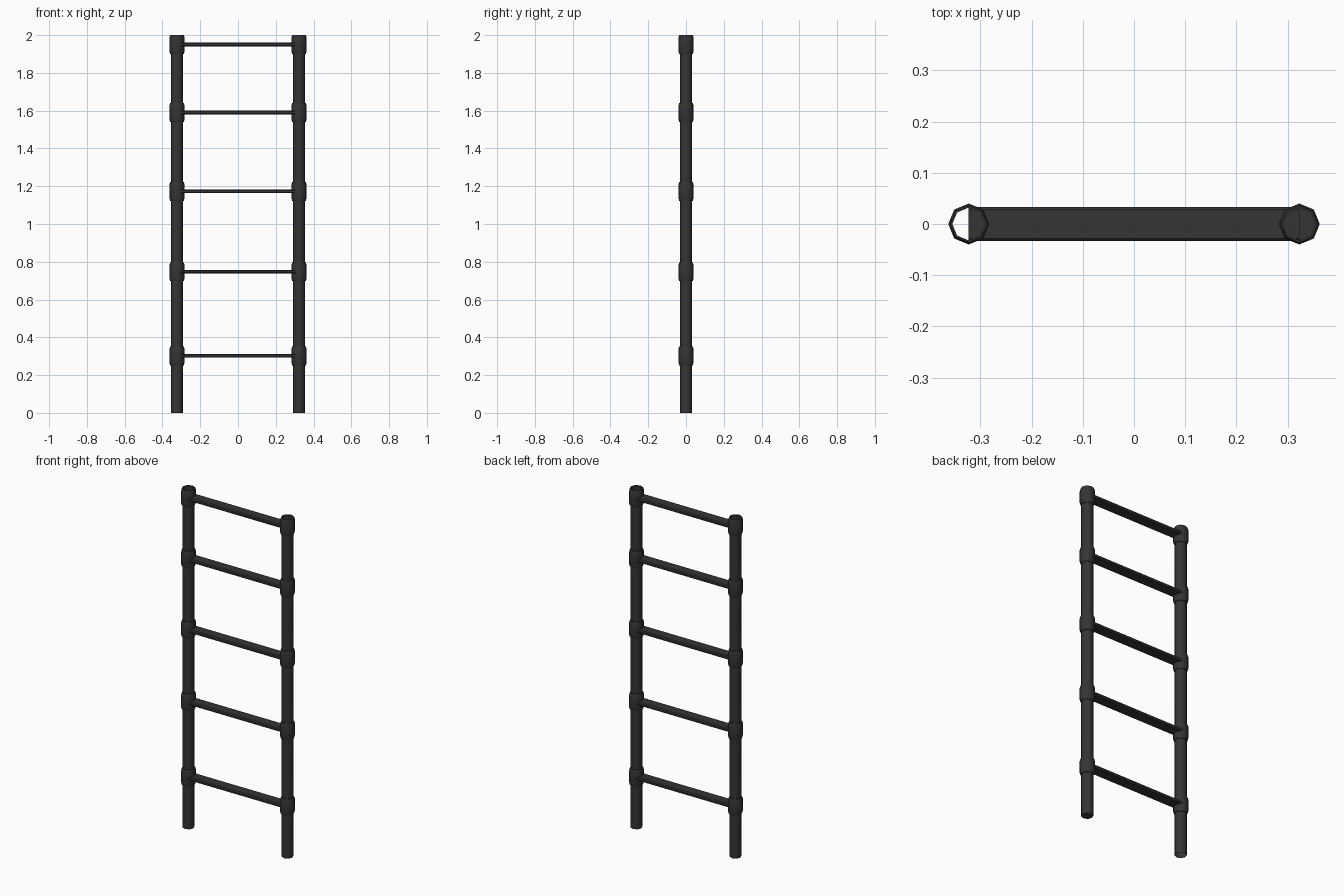
import bpy, bmesh, math

if "Cube" in bpy.data.objects:
    bpy.data.objects.remove(bpy.data.objects["Cube"])

POST_X = 0.323
RUNG_Z = [0.302, 0.747, 1.173, 1.59, 1.95]
SIDES = 8


def finish(name, bm, smooth_angle):
    bmesh.ops.recalc_face_normals(bm, faces=bm.faces)
    mesh = bpy.data.meshes.new(name)
    bm.to_mesh(mesh)
    bm.free()
    obj = bpy.data.objects.new(name, mesh)
    bpy.context.collection.objects.link(obj)
    mat = bpy.data.materials.get("dark_metal") or bpy.data.materials.new("dark_metal")
    mat.diffuse_color = (0.035, 0.035, 0.035, 1)
    mat.use_nodes = True
    mat.node_tree.nodes["Principled BSDF"].inputs["Base Color"].default_value = mat.diffuse_color
    mesh.materials.append(mat)
    bpy.ops.object.select_all(action='DESELECT')
    obj.select_set(True)
    bpy.context.view_layer.objects.active = obj
    bpy.ops.object.shade_smooth_by_angle(angle=math.radians(smooth_angle))
    return obj


# Octagonal post with chamfered collars, open at the top
def post(name, x, capped):
    profile = [(0.032, 0)]
    for z in RUNG_Z:
        profile += [(0.032, z - 0.05), (0.036, z - 0.05), (0.04, z - 0.036),
                    (0.04, z + 0.036), (0.036, z + 0.05), (0.032, z + 0.05)]
    bm = bmesh.new()
    rings = [[bm.verts.new((x + r * math.cos(math.tau * i / SIDES),
                            r * math.sin(math.tau * i / SIDES), z))
              for i in range(SIDES)] for r, z in profile]
    for a, b in zip(rings, rings[1:]):
        for i in range(SIDES):
            j = (i + 1) % SIDES
            bm.faces.new((a[i], a[j], b[j], b[i]))
    if capped:
        bm.faces.new(rings[0][::-1])
    finish(name, bm, 46)


# Flat rung with chamfered long edges, running into both posts
def rung(name, z):
    section = [(-0.028, -0.01), (0.028, -0.01), (0.033, -0.005), (0.033, 0.005),
               (0.028, 0.01), (-0.028, 0.01), (-0.033, 0.005), (-0.033, -0.005)]
    bm = bmesh.new()
    start = bm.faces.new([bm.verts.new((-POST_X, y, z + h)) for y, h in section])
    ext = bmesh.ops.extrude_face_region(bm, geom=[start], use_keep_orig=True)
    verts = [v for v in ext["geom"] if isinstance(v, bmesh.types.BMVert)]
    bmesh.ops.translate(bm, verts=verts, vec=(2 * POST_X, 0, 0))
    finish(name, bm, 30)


post("left_post", -POST_X, False)
post("right_post", POST_X, True)
for n, z in enumerate(RUNG_Z, 1):
    rung(f"rung_{n}", z)
